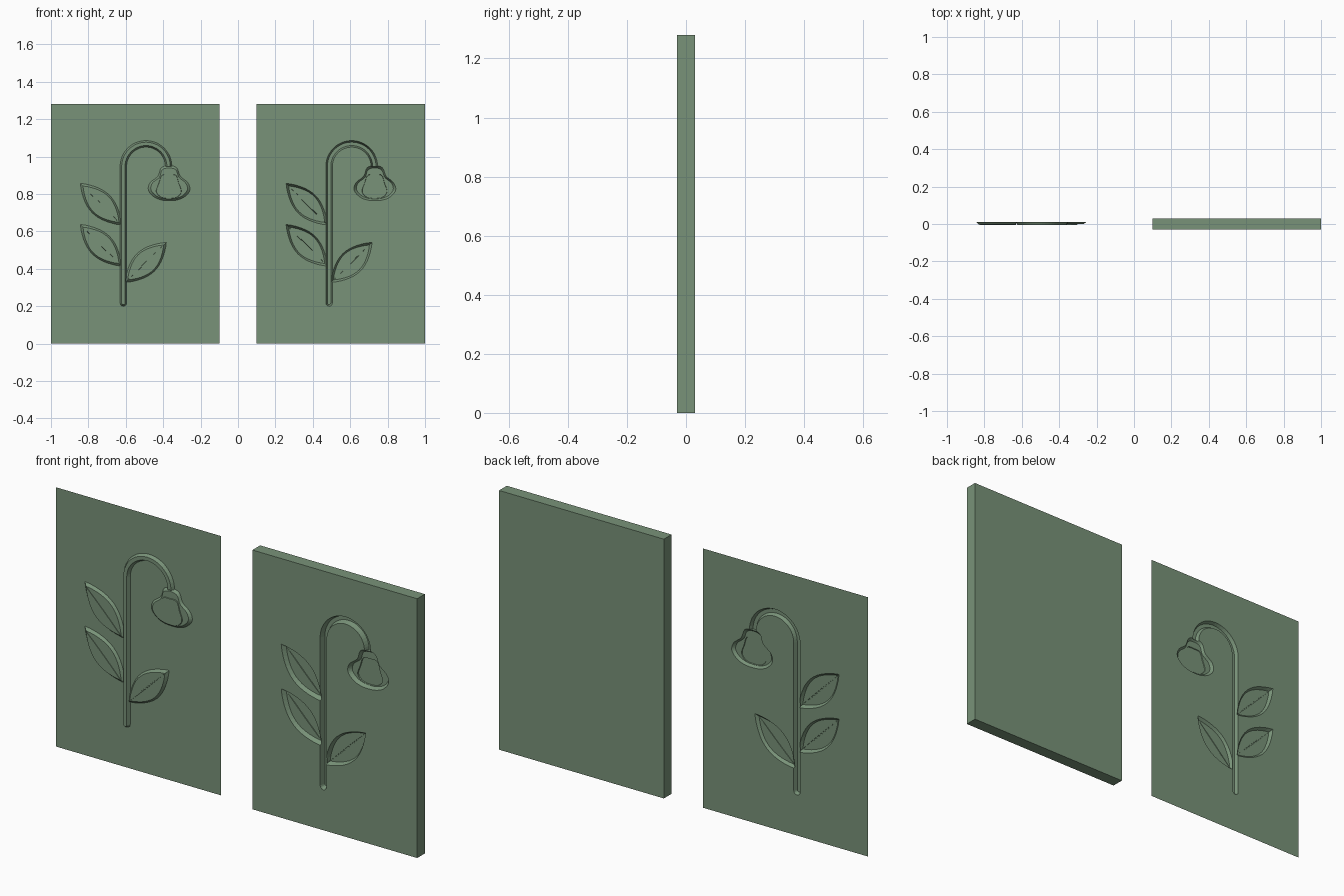
import bpy, bmesh
from math import sin, cos, pi
from mathutils import Vector

if "Cube" in bpy.data.objects:
    bpy.data.objects.remove(bpy.data.objects["Cube"])

green = bpy.data.materials.new("sage_green")
green.diffuse_color = (0.19, 0.29, 0.19, 1)
green.use_nodes = True
green.node_tree.nodes["Principled BSDF"].inputs["Base Color"].default_value = green.diffuse_color


def smooth_loop(pts, steps=5):
    """Closed Catmull-Rom curve through the points."""
    P = [Vector(p) for p in pts]
    n, out = len(P), []
    for i in range(n):
        a, b, c, d = (P[(i + k) % n] for k in (-1, 0, 1, 2))
        for s in range(steps):
            t = s / steps
            out.append(0.5 * (2 * b + (c - a) * t + (2 * a - 5 * b + 4 * c - d) * t * t
                              + (3 * b - a - 3 * c + d) * t ** 3))
    return out


def shrink(loop, k):
    c = sum(loop, Vector((0, 0))) / len(loop)
    return [c + (p - c) * k for p in loop]


def leaf_outline(base, tip, half, n=14):
    b, t = Vector(base), Vector(tip)
    side = Vector((b.y - t.y, t.x - b.x)).normalized() * half
    top = [b.lerp(t, i / n) + side * sin(pi * i / n) ** 0.9 for i in range(n)]
    low = [t.lerp(b, i / n) - side * sin(pi * i / n) ** 0.9 for i in range(n)]
    return top + low


def stem_outline(w):
    # Straight stalk, hooked top, round ends
    c, r = Vector((0.608, 0.947)), 0.121
    path = [Vector((0.487, 0.217))] + [
        c + r * Vector((-cos(a), sin(a))) for a in [pi * i / 24 for i in range(25)]]
    left, right = [], []
    for i, p in enumerate(path):
        d = (path[min(i + 1, len(path) - 1)] - path[max(i - 1, 0)]).normalized()
        if i == 1:
            d = Vector((0, 1))
        nrm = Vector((-d.y, d.x))
        left.append(p + nrm * w)
        right.append(p - nrm * w)
    foot = [path[0] + w * Vector((cos(a), sin(a)))
            for a in [-pi * i / 6 for i in range(1, 6)]]
    return left + right[::-1] + foot


# Motif parts: surface outline, inner outline, relative depth
motif = [(stem_outline(0.0175), stem_outline(0.009), 1.0)]
for base, tip in [((0.478, 0.634), (0.257, 0.857)),
                  ((0.478, 0.414), (0.257, 0.637)),
                  ((0.496, 0.327), (0.717, 0.541))]:
    o = leaf_outline(base, tip, 0.066)
    motif.append((o, shrink(o, 0.87), 0.8))
    b, t = Vector(base), Vector(tip)
    v = leaf_outline(b.lerp(t, 0.03), b.lerp(t, 0.93), 0.006, 5)
    mid = leaf_outline(b.lerp(t, 0.04), b.lerp(t, 0.92), 0.002, 5)
    motif.append((v, mid, 0.95))
bell = smooth_loop([(0.69, 0.94), (0.672, 0.895), (0.63, 0.86), (0.621, 0.82), (0.65, 0.785),
                    (0.69, 0.768), (0.732, 0.764), (0.775, 0.768), (0.815, 0.785),
                    (0.843, 0.82), (0.832, 0.86), (0.792, 0.895), (0.772, 0.94), (0.731, 0.952)])
petal = smooth_loop([(0.69, 0.905), (0.672, 0.86), (0.657, 0.81), (0.685, 0.777), (0.73, 0.77),
                     (0.777, 0.777), (0.803, 0.81), (0.788, 0.86), (0.772, 0.905), (0.731, 0.91)])
motif += [(bell, shrink(bell, 0.88), 0.7), (petal, shrink(petal, 0.9), 0.9)]


def finish(bm, name):
    bmesh.ops.recalc_face_normals(bm, faces=bm.faces)
    me = bpy.data.meshes.new(name)
    bm.to_mesh(me)
    bm.free()
    ob = bpy.data.objects.new(name, me)
    bpy.context.collection.objects.link(ob)
    return ob


def tapered(outer, inner, x0, y, depth):
    """Solid with sloped walls crossing the surface at y."""
    bm = bmesh.new()
    rings = []
    for yy, loop in ((y - depth, [2 * o - i for o, i in zip(outer, inner)]),
                     (y + depth, inner)):
        rings.append([bm.verts.new((p.x + x0, yy, p.y)) for p in loop])
    n = len(outer)
    for i in range(n):
        j = (i + 1) % n
        bm.faces.new((rings[0][i], rings[0][j], rings[1][j], rings[1][i]))
    bm.faces.new(rings[0])
    bm.faces.new(rings[1])
    return finish(bm, "motif_helper")


def panel(name, x0, y_front, y_back, depth, op):
    bm = bmesh.new()
    bmesh.ops.create_cube(bm, size=1)
    for v in bm.verts:
        v.co = (x0 + 0.55 + v.co.x * 0.9, y_front if v.co.y < 0 else y_back,
                0 if v.co.z < 0 else 1.28)
    ob = finish(bm, name)
    bpy.context.view_layer.objects.active = ob
    for outer, inner, k in motif:
        cutter = tapered(outer, inner, x0, y_front, depth * k)
        cutter.hide_render = True
        m = ob.modifiers.new("motif", 'BOOLEAN')
        m.object, m.operation, m.solver = cutter, op, 'EXACT'
        bpy.ops.object.modifier_apply(modifier=m.name)
        bpy.data.objects.remove(cutter)
    ob.data.materials.clear()
    ob.data.materials.append(green)
    return ob


# Thick slab with the flower sunk into its front
panel("engraved_slab", 0.0, -0.03, 0.03, 0.025, 'DIFFERENCE')

# Thin sheet with the flower pressed forward; only the front skin is kept
sheet = panel("embossed_sheet", -1.1, 0.01, 0.05, -0.016, 'UNION')
bm = bmesh.new()
bm.from_mesh(sheet.data)
bmesh.ops.delete(bm, geom=[f for f in bm.faces if f.calc_center_median().y > 0.0105],
                 context='FACES')
bm.to_mesh(sheet.data)
bm.free()
